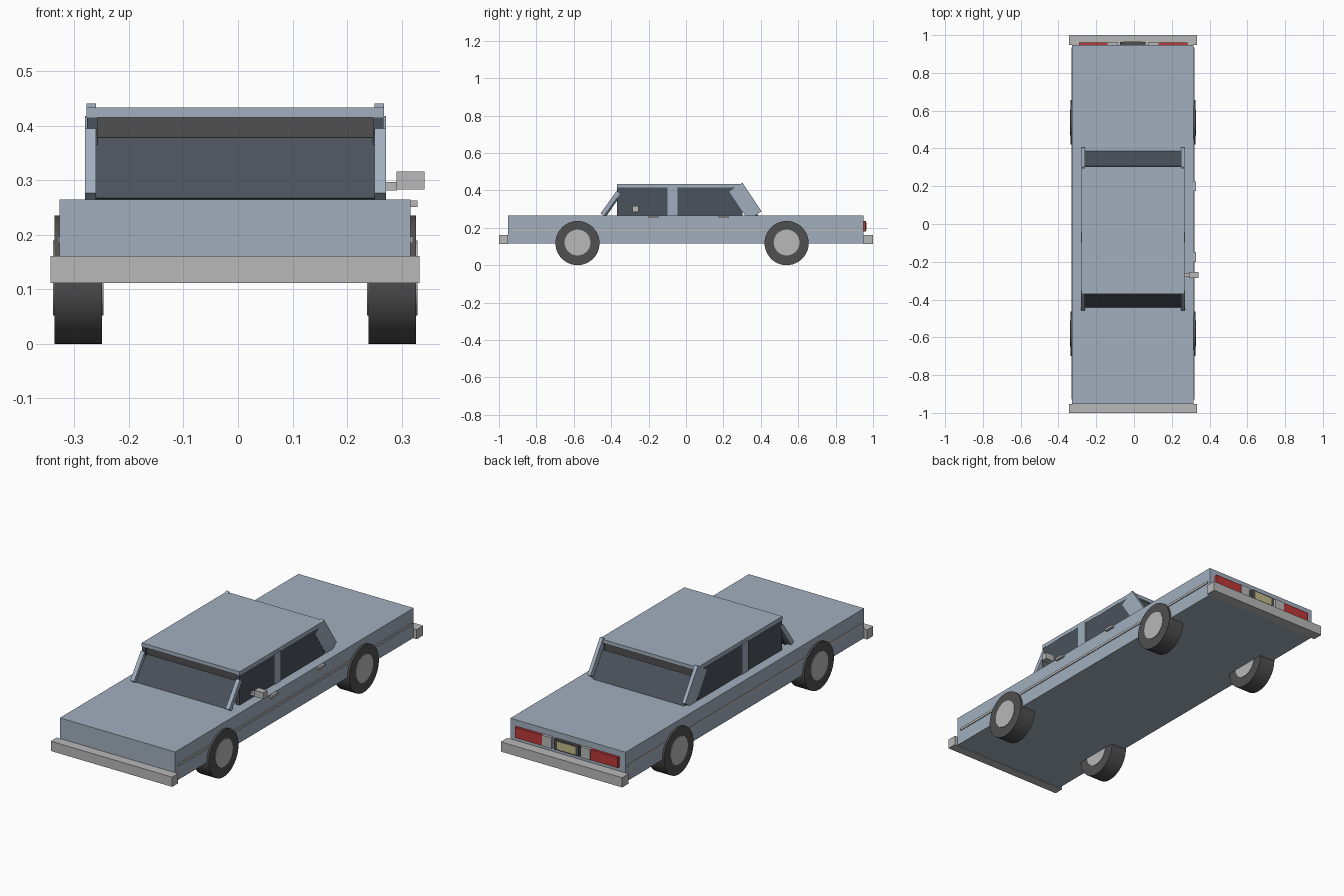
import bpy, bmesh, math
from mathutils import Matrix

if "Cube" in bpy.data.objects:
    bpy.data.objects.remove(bpy.data.objects["Cube"])

CX = -0.005  # body centre line


def material(name, rgb):
    m = bpy.data.materials.new(name)
    m.diffuse_color = (*rgb, 1)
    m.use_nodes = True
    m.node_tree.nodes["Principled BSDF"].inputs["Base Color"].default_value = m.diffuse_color
    return m


PAINT = material("paint", (0.36, 0.43, 0.52))
GLASS = material("dark_glass", (0.07, 0.085, 0.105))
RUBBER = material("rubber", (0.08, 0.08, 0.08))
METAL = material("metal", (0.48, 0.48, 0.48))
RED = material("red_lens", (0.5, 0.04, 0.04))
CREAM = material("cream", (0.55, 0.5, 0.25))


def finish(name, bm, mat):
    bmesh.ops.recalc_face_normals(bm, faces=bm.faces)
    me = bpy.data.meshes.new(name)
    bm.to_mesh(me)
    bm.free()
    me.materials.append(mat)
    ob = bpy.data.objects.new(name, me)
    bpy.context.collection.objects.link(ob)
    return ob


def profile(name, x0, x1, pts, mat):
    """Extrude a (y, z) outline from x0 to x1."""
    bm = bmesh.new()
    face = bm.faces.new([bm.verts.new((x0, y, z)) for y, z in pts])
    ext = bmesh.ops.extrude_face_region(bm, geom=[face])
    verts = [g for g in ext["geom"] if isinstance(g, bmesh.types.BMVert)]
    bmesh.ops.translate(bm, verts=verts, vec=(x1 - x0, 0, 0))
    return finish(name, bm, mat)


def box(name, x, y, z, mat):
    return profile(name, x[0], x[1], [(y[0], z[0]), (y[1], z[0]), (y[1], z[1]), (y[0], z[1])], mat)


def disc(name, x, y, z, r, width, mat):
    bm = bmesh.new()
    bmesh.ops.create_cone(bm, cap_ends=True, segments=48, radius1=r, radius2=r, depth=width,
                          matrix=Matrix.Translation((x, y, z)) @ Matrix.Rotation(math.pi / 2, 4, 'Y'))
    ob = finish(name, bm, mat)
    bpy.ops.object.select_all(action='DESELECT')
    ob.select_set(True)
    bpy.context.view_layer.objects.active = ob
    bpy.ops.object.shade_smooth_by_angle(angle=math.radians(30))


# Body, bumpers and roof
box("body", (-0.327, 0.316), (-0.952, 0.948), (0.115, 0.265), PAINT)
box("front_bumper", (-0.344, 0.333), (-1.0, -0.952), (0.112, 0.161), METAL)
box("rear_bumper", (-0.344, 0.333), (0.948, 1.0), (0.112, 0.161), METAL)
box("roof", (-0.278, 0.268), (-0.37, 0.305), (0.415, 0.434), PAINT)

# Cabin interior and sloping front and rear glass
box("cabin_core", (-0.259, 0.249), (-0.355, 0.295), (0.26, 0.416), RUBBER)
profile("windscreen", -0.26, 0.25,
        [(-0.442, 0.268), (-0.36, 0.379), (-0.35, 0.372), (-0.427, 0.26)], GLASS)
profile("rear_window", -0.26, 0.25,
        [(0.386, 0.265), (0.306, 0.384), (0.296, 0.377), (0.372, 0.258)], GLASS)

for side, label in ((-1, "left"), (1, "right")):
    def span(a, b):
        return tuple(sorted((CX + side * a, CX + side * b)))

    # Side glass and pillars
    box(f"{label}_side_window", span(0.253, 0.272), (-0.37, 0.302), (0.26, 0.417), GLASS)
    profile(f"{label}_front_pillar", *span(0.255, 0.276),
            [(-0.457, 0.277), (-0.372, 0.395), (-0.353, 0.381), (-0.438, 0.262)], PAINT)
    box(f"{label}_middle_pillar", span(0.253, 0.276), (-0.098, -0.045), (0.26, 0.418), PAINT)
    profile(f"{label}_rear_pillar", *span(0.255, 0.273),
            [(0.302, 0.441), (0.404, 0.288), (0.333, 0.24), (0.231, 0.394)], PAINT)

    # Side trim strip
    box(f"{label}_trim_strip", span(0.318, 0.3255), (-0.93, 0.935), (0.185, 0.197), METAL)

    # Wheels with hubs showing on both faces
    for y, end in ((-0.58, "front"), (0.538, "rear")):
        x = CX + side * 0.288
        disc(f"{label}_{end}_tyre", x, y, 0.118, 0.118, 0.087, RUBBER)
        disc(f"{label}_{end}_hub", x, y, 0.121, 0.069, 0.092, METAL)

    # Tail lamps with reversing lamps at their inner ends
    box(f"{label}_tail_lamp", span(0.083, 0.287), (0.945, 0.961), (0.181, 0.234), RED)
    box(f"{label}_reversing_lamp", span(0.082, 0.135), (0.945, 0.963), (0.18, 0.235), METAL)

# Blank rear plate in its dark frame
box("plate_frame", (-0.075, 0.062), (0.945, 0.963), (0.181, 0.234), RUBBER)
box("plate", (-0.058, 0.045), (0.95, 0.965), (0.188, 0.227), CREAM)

# Right side door handles and wing mirror
for y, end in ((-0.174, "front"), (0.2, "rear")):
    box(f"{end}_door_handle", (0.314, 0.329), (y - 0.026, y + 0.026), (0.251, 0.263), METAL)
box("mirror_arm", (0.26, 0.292), (-0.28, -0.26), (0.281, 0.297), METAL)
box("mirror_housing", (0.291, 0.342), (-0.286, -0.254), (0.283, 0.316), METAL)
